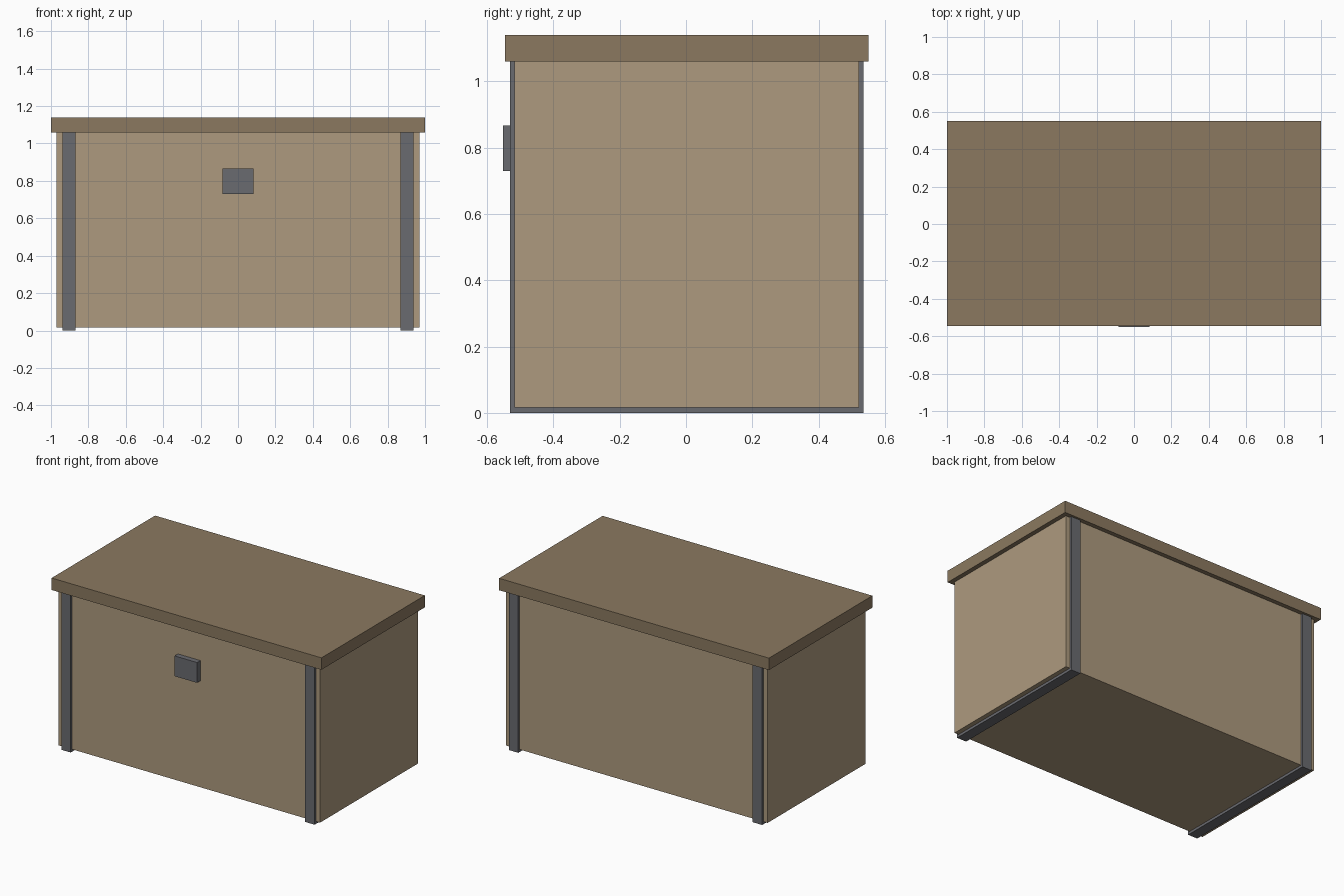
import bpy

if "Cube" in bpy.data.objects:
    bpy.data.objects.remove(bpy.data.objects["Cube"])


def srgb(r, g, b):
    def lin(c):
        c /= 255
        return c / 12.92 if c <= 0.04045 else ((c + 0.055) / 1.055) ** 2.4
    return (lin(r), lin(g), lin(b), 1)


def material(name, rgb):
    m = bpy.data.materials.new(name)
    m.diffuse_color = srgb(*rgb)
    m.use_nodes = True
    m.node_tree.nodes["Principled BSDF"].inputs["Base Color"].default_value = m.diffuse_color
    return m


def box(name, x, y, z, mat):
    """Box spanning the given (min, max) ranges."""
    bpy.ops.mesh.primitive_cube_add(size=1)
    ob = bpy.context.object
    ob.name = name
    for v in ob.data.vertices:
        v.co = [r[0] if c < 0 else r[1] for c, r in zip(v.co, (x, y, z))]
    ob.data.materials.append(mat)
    return ob


tan = material("tan wood", (174, 154, 126))
brown = material("brown wood", (139, 121, 96))
iron = material("grey iron", (106, 107, 112))

# Chest body and overhanging lid
box("body", (-0.97, 0.97), (-0.517, 0.521), (0.017, 1.06), tan)
box("lid", (-1, 1), (-0.545, 0.55), (1.06, 1.14), brown)

# Metal bands wrapping the front, bottom and back
for side, cx in (("left", -0.904), ("right", 0.904)):
    box(side + "_band", (cx - 0.035, cx + 0.035), (-0.53, 0.535), (0, 1.06), iron)

# Lock plate on the front
box("lock", (-0.083, 0.083), (-0.552, -0.517), (0.73, 0.866), iron)
